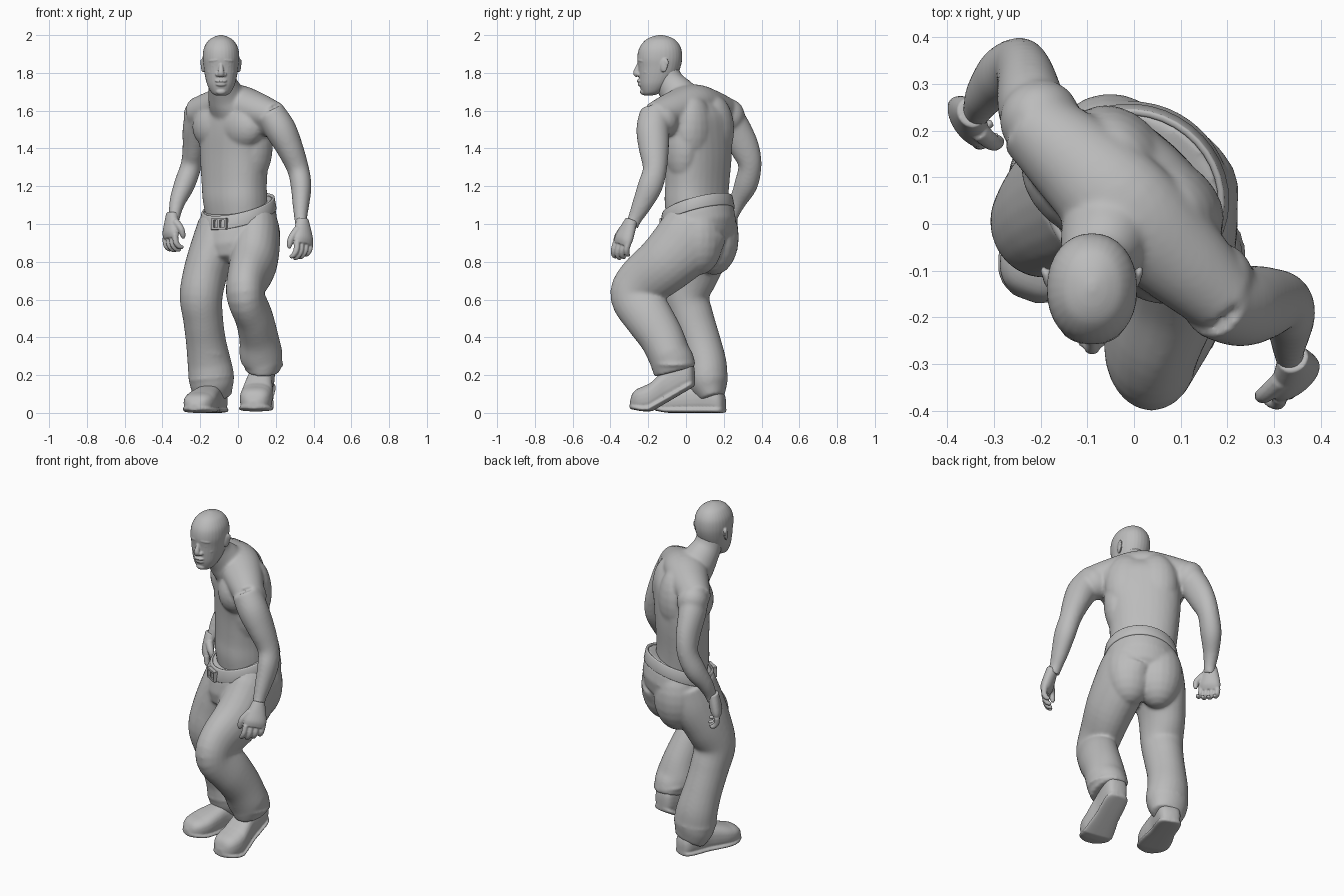
import bpy, bmesh, math
from mathutils import Vector, Matrix

cube = bpy.data.objects.get("Cube")
if cube:
    bpy.data.objects.remove(cube)

grey = bpy.data.materials.new("plain grey")
grey.use_nodes = True
grey.diffuse_color = (0.5, 0.5, 0.5, 1)
grey.node_tree.nodes["Principled BSDF"].inputs["Base Color"].default_value = (0.5, 0.5, 0.5, 1)
UP = Vector((0, 0, 1))


def spline(keys, steps=5):
    """Catmull-Rom interpolation through tuples of any length."""
    out = []
    for i in range(len(keys) - 1):
        a, b, c, d = (keys[max(0, min(len(keys) - 1, i + k))] for k in (-1, 0, 1, 2))
        for s in range(steps):
            t = s / steps
            out.append([0.5 * (2 * q + (r - p) * t + (2 * p - 5 * q + 4 * r - w) * t * t
                               + (3 * q - p - 3 * r + w) * t ** 3)
                        for p, q, r, w in zip(a, b, c, d)])
    return out + [list(keys[-1])]


def skin_rings(bm, rings):
    rows = [[bm.verts.new(p) for p in ring] for ring in rings]
    n = len(rows[0])
    for r, s in zip(rows, rows[1:]):
        for i in range(n):
            bm.faces.new((r[i], r[(i + 1) % n], s[(i + 1) % n], s[i]))
    bm.faces.new(rows[0][::-1])
    bm.faces.new(rows[-1])


def loft(bm, keys, lateral=(1, 0, 0), upright=False, n=24, power=1.0):
    """Sweep an ellipse (x, y, z, half width, half depth) along a path."""
    pts = spline(keys)
    rings = []
    for i, p in enumerate(pts):
        t = Vector(pts[min(i + 1, len(pts) - 1)][:3]) - Vector(pts[max(i - 1, 0)][:3])
        t = UP if upright else t.normalized()
        u = Vector(lateral)
        u = (u - t * u.dot(t)).normalized()
        v = t.cross(u)
        ring = []
        for k in range(n):
            c, s = math.cos(math.tau * k / n), math.sin(math.tau * k / n)
            c, s = (math.copysign(abs(w) ** power, w) for w in (c, s))
            ring.append(Vector(p[:3]) + u * c * max(p[3], 0.002) + v * s * max(p[4], 0.002))
        rings.append(ring)
    skin_rings(bm, rings)


def blob(bm, centre, size, yaw=0.0, tilt=0.0):
    m = (Matrix.Translation(centre) @ Matrix.Rotation(yaw, 4, 'Z') @ Matrix.Rotation(tilt, 4, 'Y')
         @ Matrix.Diagonal((*size, 1)))
    bmesh.ops.create_uvsphere(bm, u_segments=20, v_segments=12, radius=1, matrix=m)


def finish(name, bm, voxel=None, smooth=0):
    bmesh.ops.recalc_face_normals(bm, faces=bm.faces)
    mesh = bpy.data.meshes.new(name)
    bm.to_mesh(mesh)
    bm.free()
    mesh.materials.append(grey)
    mesh.shade_smooth()
    obj = bpy.data.objects.new(name, mesh)
    bpy.context.collection.objects.link(obj)
    if voxel:
        r = obj.modifiers.new("blend", 'REMESH')
        r.mode, r.voxel_size, r.use_smooth_shade = 'VOXEL', voxel, True
        s = obj.modifiers.new("soften", 'SMOOTH')
        s.factor, s.iterations = 0.5, smooth
    return obj


# Torso, turned towards the figure's right
TURN = math.radians(-43)
body = bmesh.new()
across = Vector((math.cos(TURN), math.sin(TURN), 0))
back = Vector((-across.y, across.x, 0))
loft(body, [(0, .06, 1.0, .17, .14), (-.015, .055, 1.12, .182, .142), (-.02, .06, 1.22, .187, .14),
            (-.018, .063, 1.36, .2, .145), (-.012, .055, 1.48, .215, .148),
            (-.01, .05, 1.57, .225, .142), (-.01, .04, 1.63, .19, .115), (-.02, .03, 1.68, .12, .08)],
     across, upright=True, n=32, power=.88)
# Shoulder girdle
loft(body, [(-.225, .22, 1.585, .08, .08), (-.12, .13, 1.615, .105, .095), (-.02, .035, 1.645, .118, .095),
            (.09, -.065, 1.605, .105, .095), (.195, -.165, 1.565, .08, .08)], back)
# Neck
loft(body, [(-.09, -.115, 1.83, .07, .075), (-.082, -.088, 1.75, .073, .08),
            (-.06, -.03, 1.67, .1, .1), (-.03, .01, 1.58, .13, .1)], across)
chest = Vector((-.015, .05, 0))
for s in (-1, 1):
    # Chest, shoulder blade, shoulder and flank muscles
    blob(body, chest + across * s * .1 - back * .055 + UP * 1.515, (.135, .092, .12), TURN)
    blob(body, chest + across * s * .08 + back * .065 + UP * 1.5, (.12, .087, .18), TURN)
    blob(body, chest + across * s * .255 + UP * (1.56 - s * .008), (.085, .088, .095), TURN, s * .4)
    blob(body, chest + across * s * .135 + back * .02 + UP * 1.42, (.075, .1, .19), TURN)

# Arms
loft(body, [(.17, -.16, 1.585, .08, .085), (.225, -.175, 1.5, .083, .088), (.275, -.17, 1.4, .071, .08),
            (.318, -.165, 1.29, .058, .064), (.334, -.19, 1.2, .055, .066),
            (.333, -.235, 1.1, .044, .052), (.332, -.27, 1.03, .034, .038),
            (.336, -.288, .99, .033, .036)])
loft(body, [(-.2, .2, 1.59, .075, .085), (-.22, .255, 1.51, .073, .085), (-.232, .312, 1.4, .062, .077),
            (-.248, .338, 1.31, .056, .062), (-.283, .318, 1.21, .056, .062),
            (-.32, .275, 1.12, .043, .046), (-.335, .245, 1.05, .032, .035),
            (-.342, .235, 1.01, .031, .034)])
finish("torso_and_arms", body, .0085, 10)


# Hands with curled fingers
def hand(name, wrist, down, over, curl, size):
    bm = bmesh.new()
    wrist, down, over, curl = Vector(wrist), Vector(down) * size, Vector(over) * size, Vector(curl) * size
    row = lambda p, a, b: (*p, a * size, b * size)
    loft(bm, [row(wrist - down * .02, .027, .025), row(wrist + down * .03, .042, .027),
              row(wrist + down * .07, .05, .027), row(wrist + down * .095, .046, .018)], over)
    for i in range(4):
        base = wrist + down * .085 + over * (i - 1.5) * .026
        reach = (.9, 1, .95, .8)[i]
        loft(bm, [row(base, .0125, .014), row(base + (down * .038 + curl * .008) * reach, .012, .013),
                  row(base + (down * .06 + curl * .03) * reach, .011, .011),
                  row(base + (down * .062 + curl * .052) * reach, .007, .007)], over, n=10)
    root = wrist + down * .025 - over * .03
    loft(bm, [row(root, .018, .018), row(root + down * .035 - over * .025 + curl * .015, .015, .015),
              row(root + down * .065 - over * .025 + curl * .03, .012, .012),
              row(root + down * .08 - over * .02 + curl * .036, .006, .006)], curl, n=10)
    finish(name, bm, .0045, 3)


hand("left_hand", (.342, -.297, 1.0), (.05, -.38, -.92), (.72, .69, 0), (-.68, .5, -.2), 1.25)
hand("right_hand", (-.35, .235, 1.035), (-.08, -.18, -.97), (-.55, .82, -.2), (.82, .45, 0), 1.22)

# Head with brow, eyes, nose, lips and ears
head = bmesh.new()
HX = -.09
loft(head, [(HX, -.2, 1.68, .025, .02), (HX, -.182, 1.695, .05, .05), (HX, -.165, 1.735, .072, .08),
            (HX, -.15, 1.78, .084, .1), (HX, -.141, 1.83, .092, .112), (HX, -.139, 1.88, .097, .119),
            (HX, -.137, 1.93, .091, .111), (HX, -.135, 1.97, .068, .084), (HX, -.135, 1.99, .038, .05),
            (HX, -.135, 2.0, .008, .01)], upright=True, n=32, power=.94)
loft(head, [(HX, -.24, 1.86, .009, .01), (HX, -.253, 1.83, .012, .014), (HX, -.264, 1.8, .017, .016),
            (HX, -.254, 1.785, .019, .013)])
blob(head, (HX, -.247, 1.757), (.032, .014, .009))
blob(head, (HX, -.242, 1.739), (.028, .014, .011))
blob(head, (HX, -.224, 1.7), (.028, .02, .017))
for s in (-1, 1):
    blob(head, (HX + s * .036, -.238, 1.866), (.034, .014, .01), s * .45, s * .12)
    blob(head, (HX + s * .036, -.235, 1.837), (.016, .011, .008), s * .4)
    blob(head, (HX + s * .019, -.251, 1.792), (.012, .013, .011))
    blob(head, (HX + s * .045, -.205, 1.805), (.028, .025, .022))
    blob(head, (HX + s * .096, -.118, 1.84), (.009, .022, .037), -s * .3)
    blob(head, (HX + s * .099, -.108, 1.855), (.009, .018, .022), -s * .4)
finish("head", head, .004, 3)

# Trousers: hips and both legs
HIP = math.radians(-30)
side = Vector((math.cos(HIP), math.sin(HIP), 0))
rear = Vector((-side.y, side.x, 0))


def waist(p):
    return Vector((.0, .06, 1.075)) + p + UP * (p.dot(rear) * .34 + p.dot(side) * .07)


def band(a, b, z, n=40):
    return [waist(side * a * math.cos(math.tau * k / n) + rear * b * math.sin(math.tau * k / n)) + UP * z
            for k in range(n)]


legs = bmesh.new()
skin_rings(legs, [band(.14, .13, -.24), band(.2, .19, -.18), band(.21, .203, -.11), band(.204, .193, -.05),
                  band(.192, .178, 0), band(.184, .17, .025)])
for s in (-1, 1):
    blob(legs, Vector((.0, .07, .93)) + side * s * .08 + rear * .045, (.135, .13, .2), HIP)
loft(legs, [(.095, .06, 1.0, .12, .17), (.095, .01, .91, .128, .18), (.08, -.11, .79, .126, .158),
            (.045, -.23, .69, .107, .142), (.04, -.268, .615, .1, .132), (.083, -.2, .51, .1, .129),
            (.11, -.13, .4, .104, .118), (.122, -.09, .31, .114, .113), (.13, -.072, .27, .105, .116),
            (.13, -.058, .22, .09, .113)])
loft(legs, [(-.09, .09, 1.0, .12, .16), (-.125, .07, .88, .125, .165), (-.17, .035, .75, .118, .145),
            (-.195, .005, .62, .114, .12), (-.185, .035, .5, .106, .113), (-.17, .075, .38, .106, .108),
            (-.153, .105, .27, .115, .108), (-.142, .112, .2, .12, .108), (-.136, .122, .14, .114, .1),
            (-.12, .14, .075, .09, .066)])
# Cloth folds at knees and cuffs
for centre, size, tilt in (((.13, -.07, .27), (.114, .12, .025), .15), ((-.142, .112, .185), (.124, .112, .028), -.1),
                           ((-.16, .09, .32), (.11, .11, .03), .2), ((.115, -.105, .36), (.108, .116, .03), -.2)):
    blob(legs, centre, size, 0, tilt)
finish("trousers", legs, .0085, 10)

# Belt and buckle
belt = bmesh.new()
rings = (band(.208, .196, -.04), band(.197, .183, .028), band(.183, .169, .028), band(.19, .18, -.04))
loops = [[belt.verts.new(p) for p in ring] for ring in rings]
for r, s in zip(loops, loops[1:] + loops[:1]):
    for i in range(len(r)):
        j = (i + 1) % len(r)
        belt.faces.new((r[i], r[j], s[j], s[i]))
strap = finish("belt", belt)
bevel = strap.modifiers.new("rounded edge", 'BEVEL')
bevel.width, bevel.segments, bevel.limit_method = .005, 2, 'ANGLE'

buckle = bmesh.new()


def bar(offset, size, lift):
    p = waist(side * offset - rear * .194) + UP * lift
    m = Matrix.Translation(p) @ Matrix.Rotation(HIP, 4, 'Z') @ Matrix.Diagonal((*size, 1))
    bmesh.ops.create_cube(buckle, size=1, matrix=m)


for dz in (-.032, .018):
    bar(0, (.085, .022, .011), dz)
for dx in (-.038, 0, .038):
    bar(dx, (.012, .022, .05), -.007)
finish("belt_buckle", buckle).data.shade_flat()


# Shoes: profile along the foot of (distance, half width, height)
def shoe(name, heel, yaw, length, lift, tall):
    profile = [(0, .012, .06), (.02, .042, .095), (.08, .06, .13), (.2, .066, .15), (.4, .068, .15),
               (.55, .078, .138), (.72, .086, .12), (.86, .078, .1), (.95, .056, .075), (1, .022, .035)]
    fwd = Vector((math.sin(yaw), -math.cos(yaw), 0))
    out = Vector((math.cos(yaw), math.sin(yaw), 0))
    bm = bmesh.new()
    for grow, flat in ((0, False), (.006, True)):
        rings = []
        for t, w, h in spline(profile, 4):
            base = Vector(heel) + fwd * t * length + UP * (lift * max(0, 1 - t / .68) + .06 * max(0, t - .8))
            h = .03 if flat else h * tall
            ring = []
            for k in range(24):
                c, s = math.cos(math.tau * k / 24), math.sin(math.tau * k / 24)
                c, s = (math.copysign(abs(q) ** .75, q) for q in (c, s))
                ring.append(base + out * c * (w + grow) + UP * h * (.5 + .5 * s))
            rings.append(ring)
        skin_rings(bm, rings)
    finish(name, bm, .006, 4)


shoe("right_shoe", (-.1, .205, 0), math.radians(-20), .39, 0, 1)
shoe("left_shoe", (.14, .045, .008), math.radians(-10), .345, .135, 1.2)
